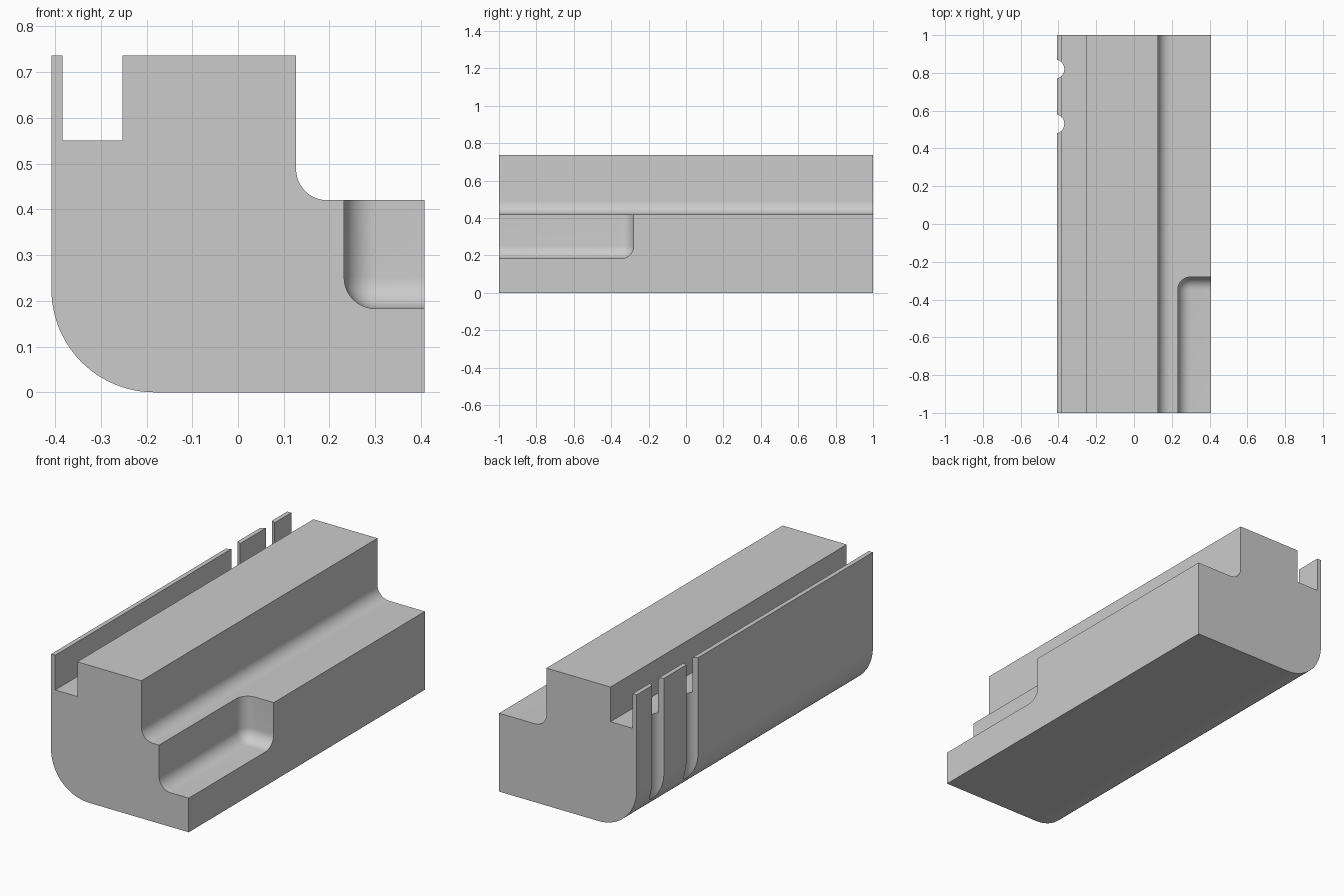
import bpy
import bmesh
from math import cos, sin, radians
from mathutils import Matrix, Vector

old = bpy.data.objects.get("Cube")
if old:
    bpy.data.objects.remove(old)

HALF_W, HALF_L, TOP, LEDGE = 0.408, 1.0, 0.737, 0.42

grey = bpy.data.materials.new("plain_grey")
grey.use_nodes = True
COLOUR = (0.6, 0.6, 0.6, 1)
grey.diffuse_color = COLOUR
grey.node_tree.nodes["Principled BSDF"].inputs["Base Color"].default_value = COLOUR


def arc(cx, cz, r, start, end, steps):
    angles = [radians(start + (end - start) * i / steps) for i in range(steps + 1)]
    return [(cx + r * cos(a), cz + r * sin(a)) for a in angles]


def add_object(name, bm):
    bmesh.ops.recalc_face_normals(bm, faces=bm.faces)
    mesh = bpy.data.meshes.new(name)
    bm.to_mesh(mesh)
    bm.free()
    mesh.materials.append(grey)
    obj = bpy.data.objects.new(name, mesh)
    bpy.context.collection.objects.link(obj)
    return obj


# Body: cross-section with rounded lower edge, ledge fillet and top channel
R, F = 0.225, 0.068
STEP_X = 0.127
profile = [(HALF_W, 0), (HALF_W, LEDGE)]
profile += arc(STEP_X + F, LEDGE + F, F, 270, 180, 12)
profile += [(STEP_X, TOP), (-0.253, TOP), (-0.253, 0.551),
            (-0.384, 0.551), (-0.384, TOP), (-HALF_W, TOP)]
profile += arc(R - HALF_W, R, R, 180, 270, 24)
bm = bmesh.new()
section = bm.faces.new([bm.verts.new((x, -HALF_L, z)) for x, z in profile])
swept = bmesh.ops.extrude_face_region(bm, geom=[section])["geom"]
bmesh.ops.translate(bm, vec=(0, 2 * HALF_L, 0),
                    verts=[v for v in swept if isinstance(v, bmesh.types.BMVert)])
body = add_object("body", bm)

# Pocket cutter: box whose one inner corner is rounded
low, high = Vector((0.232, -1.2, 0.183)), Vector((0.6, -0.28, 0.6))
bm = bmesh.new()
bmesh.ops.create_cube(bm, size=1, matrix=Matrix.Translation((low + high) / 2)
                      @ Matrix.Diagonal((*(high - low), 1)))
corner = min(bm.verts, key=lambda v: v.co.x - v.co.y + v.co.z)
bmesh.ops.bevel(bm, geom=list(corner.link_edges), offset=0.068, segments=10,
                profile=0.5, affect='EDGES')
cutters = [add_object("pocket_cutter", bm)]

# Groove cutters: upright round bars through the thin wall
for i, y in enumerate((0.53, 0.82)):
    bm = bmesh.new()
    bmesh.ops.create_cone(bm, cap_ends=True, segments=48, radius1=0.051, radius2=0.051,
                          depth=2, matrix=Matrix.Translation((-0.42, y, 0.3)))
    cutters.append(add_object(f"groove_cutter_{i + 1}", bm))

bpy.context.view_layer.objects.active = body
body.select_set(True)
for cutter in cutters:
    cut = body.modifiers.new(cutter.name, 'BOOLEAN')
    cut.object = cutter
    cut.solver = 'EXACT'
    bpy.ops.object.modifier_apply(modifier=cut.name)
    bpy.data.objects.remove(cutter)

# Smooth fillets, crisp edges
bpy.ops.object.select_all(action='DESELECT')
body.select_set(True)
bpy.ops.object.shade_smooth_by_angle(angle=radians(30))
